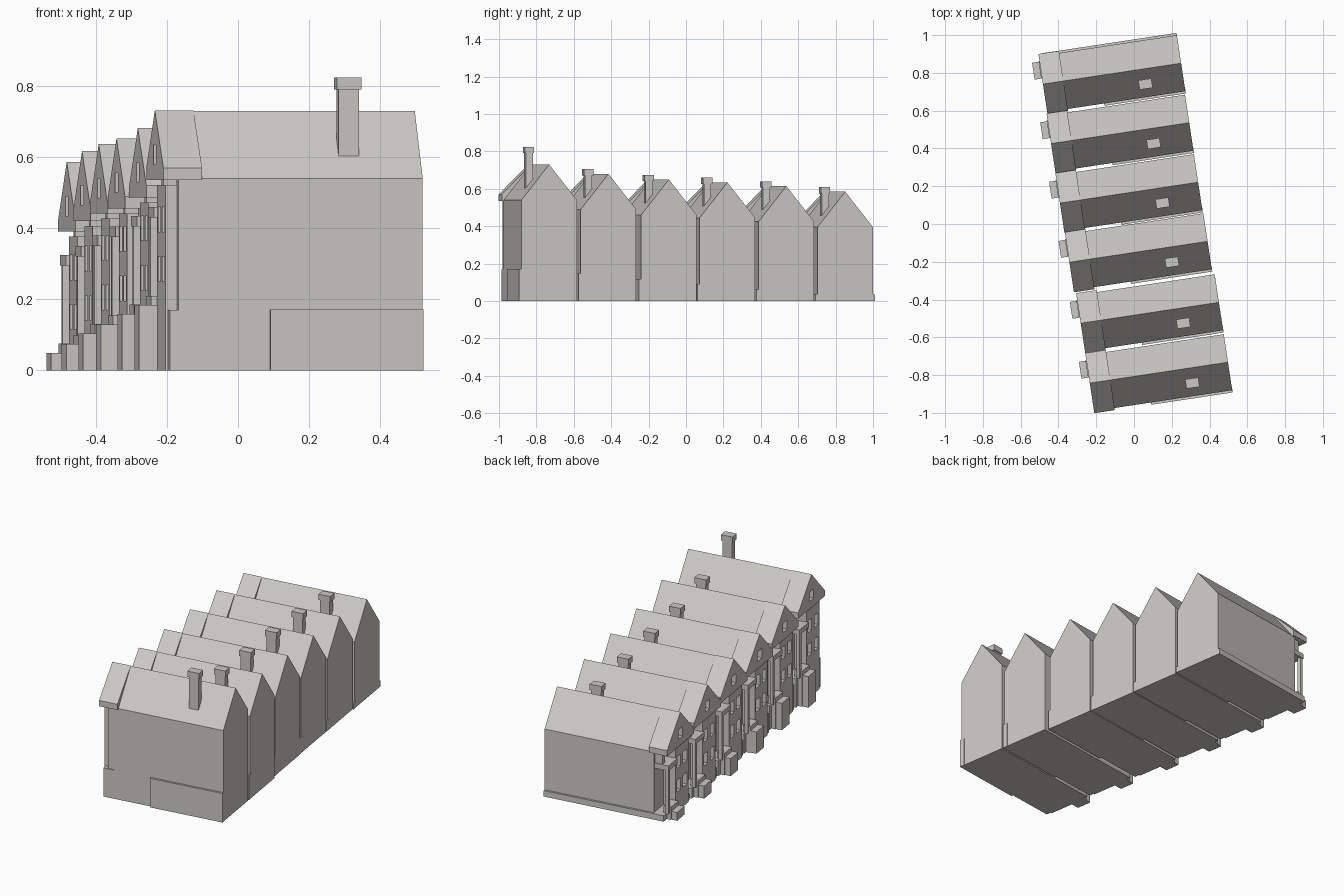
import bpy, math
from mathutils import Matrix

if "Cube" in bpy.data.objects:
    bpy.data.objects.remove(bpy.data.objects["Cube"], do_unlink=True)

stone = bpy.data.materials.new("warm_grey")
stone.use_nodes = True
GREY = (0.6, 0.585, 0.557, 1)
stone.diffuse_color = GREY
stone.node_tree.nodes["Principled BSDF"].inputs["Base Color"].default_value = GREY

TURN = math.radians(8.6)   # the terrace stands at a slight angle
WIDTH = 0.3                # house width between party walls
MID = WIDTH / 2
place = Matrix()


def prism(name, outline, u0, u1):
    """Extrude a (v, z) outline along the length of the house."""
    n = len(outline)
    verts = [(u, v, z) for u in (u0, u1) for v, z in outline]
    faces = [tuple(range(n))[::-1], tuple(range(n, 2 * n))]
    faces += [(i, (i + 1) % n, n + (i + 1) % n, n + i) for i in range(n)]
    mesh = bpy.data.meshes.new(name)
    mesh.from_pydata(verts, [], faces)
    mesh.materials.append(stone)
    ob = bpy.data.objects.new(name, mesh)
    bpy.context.collection.objects.link(ob)
    ob.matrix_world = place
    return ob


def box(name, u, v, z):
    return prism(name, [(v[0], z[0]), (v[1], z[0]), (v[1], z[1]), (v[0], z[1])], *u)


def cut_window(target, v, z, width, height, face, depth):
    """Sink a window opening into the street face of a part."""
    cutter = box("window_cutter", (face - 0.02, face + depth),
                 (v - width / 2, v + width / 2), (z, z + height))
    cutter.hide_render = True
    mod = target.modifiers.new("window", 'BOOLEAN')
    mod.operation = 'DIFFERENCE'
    mod.solver = 'EXACT'
    mod.object = cutter
    bpy.context.view_layer.update()
    bpy.context.view_layer.objects.active = target
    bpy.ops.object.modifier_apply(modifier=mod.name)
    bpy.data.objects.remove(cutter, do_unlink=True)


def house(i, ridge, base, stack):
    def tag(part):
        return f"house_{i}_{part}"
    eave = ridge - 0.19

    # main body with pitched roof
    prism(tag("body"), [(0, 0), (WIDTH, 0), (WIDTH, eave), (MID, ridge), (0, eave)],
          -0.655, 0)

    # overhanging street gable with attic window
    gable = prism(tag("gable"),
                  [(-0.011, eave - 0.004), (WIDTH + 0.011, eave - 0.004),
                   (WIDTH + 0.011, eave + 0.03), (MID, ridge + 0.002),
                   (-0.011, eave + 0.03)][:: 1], -0.74, -0.63)
    # sloping cheeks below the verge
    cut_window(gable, MID, ridge - 0.15, 0.05, 0.055, -0.74, 0.05)

    # plinth, side wing and two-storey bay
    box(tag("plinth"), (-0.72, -0.65), (0, WIDTH), (0, base))
    box(tag("wing"), (-0.695, -0.65), (0.004, 0.04), (0, eave))
    bay = box(tag("bay"), (-0.728, -0.65), (0.03, 0.185), (0, eave - 0.018))
    for v in (0.07, 0.147):
        for z in (0.08, 0.22):
            cut_window(bay, v, base + z, 0.045, 0.07, -0.728, 0.04)

    # porch with canopy, posts, steps
    box(tag("canopy"), (-0.738, -0.65), (0.18, 0.29), (base + 0.26, base + 0.29))
    box(tag("corner_post"), (-0.735, -0.715), (0.265, 0.285), (base, base + 0.26))
    box(tag("upper_pier"), (-0.70, -0.65), (0.255, 0.285), (base + 0.29, eave))
    box(tag("top_step"), (-0.745, -0.70), (0.185, 0.275), (0, base + 0.04))
    box(tag("entrance_steps"), (-0.78, -0.72), (0.18, 0.27), (0, base + 0.014))

    # low wall along the rear half of the side
    box(tag("side_wall"), (-0.435, 0.001), (-0.012, 0.02), (0, base + 0.002))

    # chimney stack and cap
    top = ridge + stack
    box(tag("chimney"), (-0.232, -0.174), (0.05, 0.088), (eave + 0.06, top - 0.03))
    box(tag("chimney_cap"), (-0.238, -0.168), (0.044, 0.094), (top - 0.034, top))


# rear corner x, y, ridge height, street level, chimney height over the ridge
ROW = [
    (0.52, -0.88, 0.73, 0.17, 0.095),
    (0.472, -0.563, 0.68, 0.145, 0.025),
    (0.412, -0.24, 0.65, 0.115, 0.025),
    (0.362, 0.073, 0.635, 0.09, 0.025),
    (0.315, 0.388, 0.615, 0.06, 0.025),
    (0.272, 0.703, 0.585, 0.035, 0.025),
]
for i, (x, y, ridge, base, stack) in enumerate(ROW, 1):
    place = Matrix.Translation((x, y, 0)) @ Matrix.Rotation(TURN, 4, 'Z')
    house(i, ridge, base, stack)

# ledge along the open end of the terrace
box("end_ledge", (-0.72, 0), (WIDTH - 0.01, WIDTH + 0.012), (0, 0.035))
